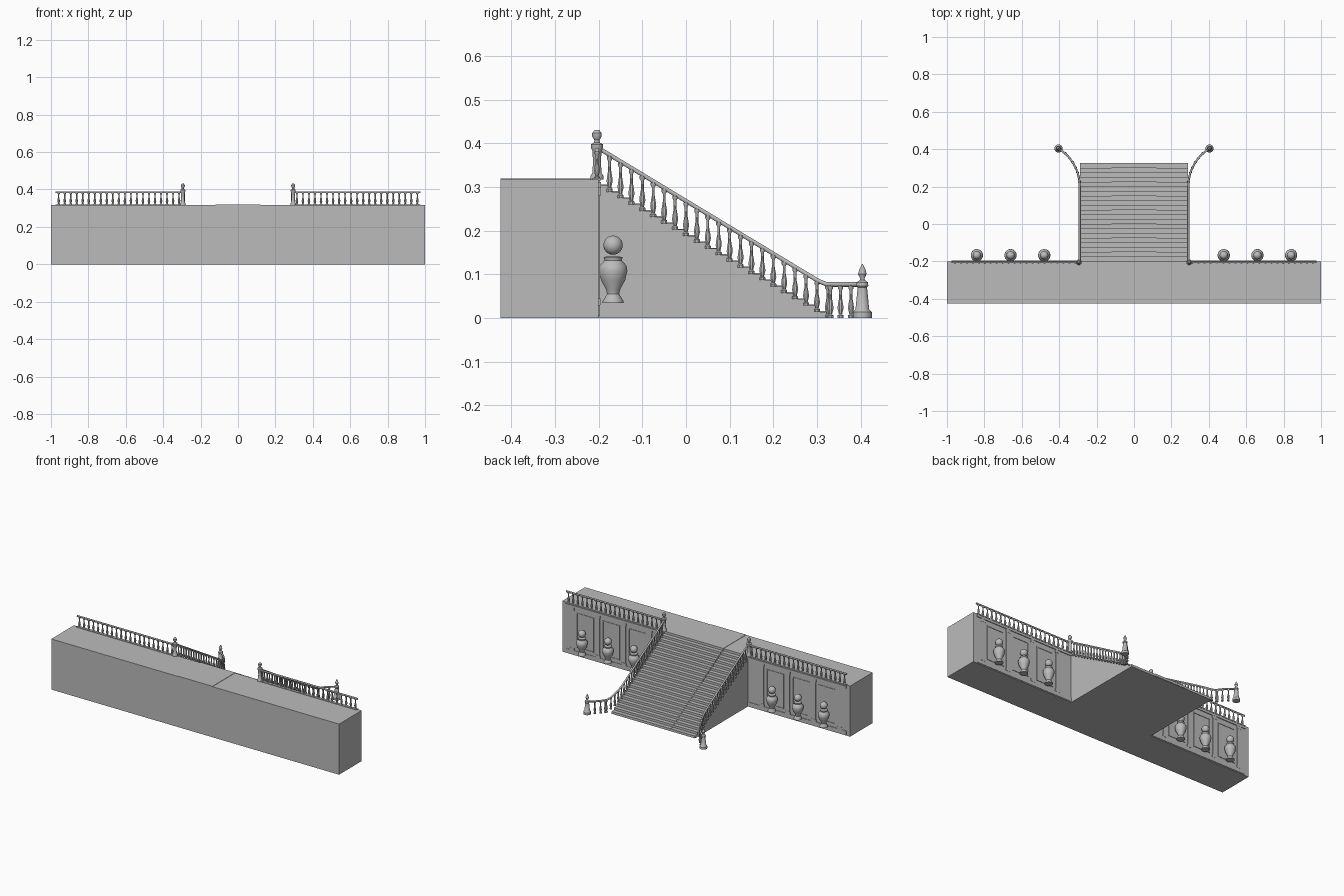
import bpy, bmesh, math
from mathutils import Matrix

old = bpy.data.objects.get("Cube")
if old:
    bpy.data.objects.remove(old, do_unlink=True)

stone = bpy.data.materials.new("grey stone")
stone.use_nodes = True
stone.diffuse_color = (0.5, 0.5, 0.5, 1)
stone.node_tree.nodes["Principled BSDF"].inputs["Base Color"].default_value = (0.5, 0.5, 0.5, 1)

TOP, WALL = 0.318, -0.2          # terrace height, rear wall plane
STEPS, GOING = 21, 0.025
RISER = TOP / (STEPS + 1)
HALF = 0.29                      # half width of the stairs
ARC = 0.24                       # radius of the flared rail end


def finish(bm, name, smooth=False):
    bmesh.ops.recalc_face_normals(bm, faces=bm.faces)
    mesh = bpy.data.meshes.new(name)
    bm.to_mesh(mesh)
    bm.free()
    mesh.materials.append(stone)
    obj = bpy.data.objects.new(name, mesh)
    bpy.context.collection.objects.link(obj)
    if smooth:
        bpy.ops.object.select_all(action='DESELECT')
        obj.select_set(True)
        bpy.context.view_layer.objects.active = obj
        bpy.ops.object.shade_smooth_by_angle(angle=math.radians(40))
    return obj


def add_box(bm, x0, x1, y0, y1, z0, z1):
    m = Matrix.Translation(((x0 + x1) / 2, (y0 + y1) / 2, (z0 + z1) / 2))
    bmesh.ops.create_cube(bm, size=1, matrix=m @ Matrix.Diagonal((x1 - x0, y1 - y0, z1 - z0, 1)))


def add_lathe(bm, profile, x, y, z, sides, height=1.0):
    """Stack of rings from (radius, height) pairs, closed at both ends."""
    rings = []
    for r, h in profile:
        rings.append([bm.verts.new((x + r * math.cos(a), y + r * math.sin(a), z + h * height))
                      for a in (2 * math.pi * (i + 0.5) / sides for i in range(sides))])
    for low, high in zip(rings, rings[1:]):
        for i in range(sides):
            j = (i + 1) % sides
            bm.faces.new((low[i], low[j], high[j], high[i]))
    bm.faces.new(rings[0])
    bm.faces.new(rings[-1])


def extrude_x(name, outline, half):
    """Side outline in y and z, extruded evenly across x."""
    bm = bmesh.new()
    face = bm.faces.new([bm.verts.new((-half, y, z)) for y, z in outline])
    out = bmesh.ops.extrude_face_region(bm, geom=[face])
    bmesh.ops.translate(bm, vec=(2 * half, 0, 0),
                        verts=[g for g in out["geom"] if isinstance(g, bmesh.types.BMVert)])
    return finish(bm, name)


def make_rail(name, points):
    data = bpy.data.curves.new(name, 'CURVE')
    data.dimensions = '3D'
    data.bevel_depth = 0.0055
    data.bevel_resolution = 1
    data.use_fill_caps = True
    spline = data.splines.new('POLY')
    spline.points.add(len(points) - 1)
    for p, co in zip(spline.points, points):
        p.co = (*co, 1)
    data.materials.append(stone)
    bpy.context.collection.objects.link(bpy.data.objects.new(name, data))


def rail_x(y):
    return HALF if y <= 0.2 else HALF + ARC - math.sqrt(ARC ** 2 - (y - 0.2) ** 2)


def rail_z(y):
    return max(0.386 - 0.604 * (y - WALL), 0.074)


def tread_z(y):
    return max(TOP - RISER * (math.floor((y - WALL) / GOING) + 1), 0)


# Terrace block
bm = bmesh.new()
add_box(bm, -1, 1, -0.425, WALL, 0, TOP)
finish(bm, "terrace")

# Staircase and the thin runner lying on it
def step_line(lift):
    pts = []
    for i in range(STEPS):
        z = TOP - RISER * (i + 1) + lift
        if i == 0:
            pts.append((WALL + lift, z))
        pts.append((WALL + GOING * (i + 1) + lift, z))
        pts.append((WALL + GOING * (i + 1) + lift, max(z - RISER, 0)))
    return pts

extrude_x("stairs", [(WALL, 0)] + step_line(0)[:1] + step_line(0)[1:], HALF)
runner = [(-0.425, TOP - 0.01), (-0.425, TOP + 0.002), (WALL + 0.002, TOP + 0.002)]
runner += step_line(0.002) + [(0.3, 0), (WALL, TOP - 0.03)]
extrude_x("stair_runner", runner, 0.12)

# Lathe profiles
BALUSTER = [(0.0075, 0), (0.0075, 0.08), (0.004, 0.12), (0.0075, 0.3), (0.0065, 0.42),
            (0.0035, 0.62), (0.0035, 0.86), (0.0065, 0.92), (0.0065, 1)]
URN = [(0.024, 0), (0.024, 0.004), (0.014, 0.02), (0.016, 0.03), (0.028, 0.052), (0.033, 0.073),
       (0.031, 0.085), (0.02, 0.097), (0.022, 0.105), (0.012, 0.106)]
TOP_POST = [(0.015, 0), (0.015, 0.008), (0.011, 0.014), (0.009, 0.04), (0.011, 0.066), (0.014, 0.072),
            (0.014, 0.08), (0.007, 0.084), (0.006, 0.09), (0.011, 0.098), (0.011, 0.106), (0.005, 0.113)]
END_POST = [(0.022, 0), (0.022, 0.014), (0.016, 0.02), (0.011, 0.07), (0.014, 0.074), (0.013, 0.082),
            (0.006, 0.087), (0.005, 0.091), (0.01, 0.101), (0.007, 0.112), (0.001, 0.124)]

for side, s in (("left", 1), ("right", -1)):
    # Terrace balustrade
    bm = bmesh.new()
    for i in range(21):
        add_lathe(bm, BALUSTER, s * (0.315 + 0.0322 * i), WALL - 0.004, TOP, 8, 0.064)
    finish(bm, side + "_terrace_balusters", True)
    make_rail(side + "_terrace_rail", [(s * 0.295, WALL - 0.004, 0.385), (s * 0.975, WALL - 0.004, 0.385)])
    bm = bmesh.new()
    add_box(bm, *sorted((s * 0.29, s * 0.975)), WALL - 0.014, WALL + 0.004, TOP - 0.004, TOP + 0.003)
    finish(bm, side + "_balustrade_base")

    # Stair balustrade with a flared lower end
    bm = bmesh.new()
    for y in [WALL + GOING * (i + 1) for i in range(STEPS)] + [0.331, 0.354, 0.378]:
        z = tread_z(y + 0.001)
        add_lathe(bm, BALUSTER, s * rail_x(y), y, z, 8, rail_z(y) - z)
    finish(bm, side + "_stair_balusters", True)
    ys = [WALL, 0.2] + [0.2 + 0.0205 * i for i in range(1, 11)]
    make_rail(side + "_stair_rail", [(s * rail_x(y), y, rail_z(y) + 0.003) for y in ys])

    # Posts at both ends of the stair rail
    bm = bmesh.new()
    add_lathe(bm, TOP_POST, s * 0.295, WALL - 0.004, TOP, 16)
    finish(bm, side + "_upper_post", True)
    bm = bmesh.new()
    add_lathe(bm, END_POST, s * 0.404, 0.404, 0, 16)
    finish(bm, side + "_lower_post", True)

    # Rear wall relief: cornice, plinth, pilasters and panel frames
    bm = bmesh.new()
    def relief(x0, x1, z0, z1, depth):
        add_box(bm, *sorted((s * x0, s * x1)), WALL - 0.002, WALL + depth, z0, z1)
    relief(HALF, 0.975, 0.298, 0.312, 0.005)
    relief(HALF, 0.975, 0.005, 0.03, 0.003)
    for x in (0.39, 0.57, 0.75, 0.93):
        relief(x - 0.012, x + 0.012, 0.03, 0.298, 0.003)
        relief(x - 0.016, x + 0.016, 0.03, 0.045, 0.004)
        relief(x - 0.016, x + 0.016, 0.28, 0.298, 0.004)
    for x in (0.48, 0.66, 0.84):
        for edge in (-0.06, 0.054):
            relief(x + edge, x + edge + 0.006, 0.05, 0.27, 0.003)
        for z in (0.05, 0.264):
            relief(x - 0.06, x + 0.06, z, z + 0.006, 0.003)
    finish(bm, side + "_wall_relief")

    # Urns topped with a ball
    for n, x in enumerate((0.48, 0.66, 0.84), 1):
        bm = bmesh.new()
        add_lathe(bm, URN, s * x, -0.167, 0.035, 24)
        bmesh.ops.create_uvsphere(bm, u_segments=24, v_segments=14, radius=0.022,
                                  matrix=Matrix.Translation((s * x, -0.167, 0.167)))
        finish(bm, f"{side}_urn_{n}", True)
